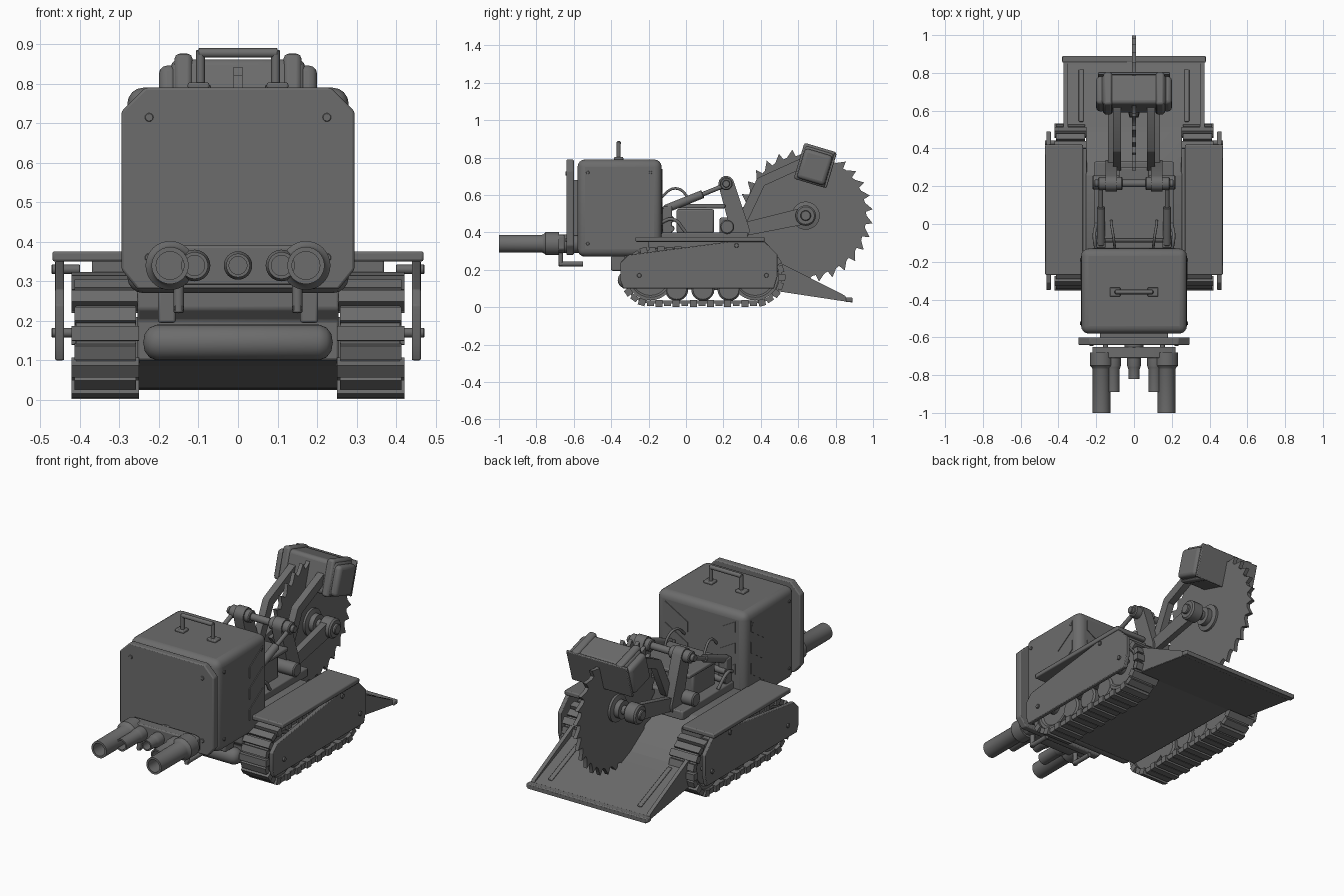
import bpy, bmesh, math
from mathutils import Vector, Matrix

if "Cube" in bpy.data.objects:
    bpy.data.objects.remove(bpy.data.objects["Cube"])

steel = bpy.data.materials.new("dark_grey_steel")
steel.diffuse_color = (0.15, 0.15, 0.15, 1)
steel.use_nodes = True
steel.node_tree.nodes["Principled BSDF"].inputs["Base Color"].default_value = steel.diffuse_color


def finish(name, bm, bevel=0, seg=2):
    bmesh.ops.remove_doubles(bm, verts=bm.verts, dist=1e-5)
    bmesh.ops.recalc_face_normals(bm, faces=bm.faces)
    me = bpy.data.meshes.new(name)
    bm.to_mesh(me)
    bm.free()
    me.materials.append(steel)
    ob = bpy.data.objects.new(name, me)
    bpy.context.collection.objects.link(ob)
    if bevel:
        m = ob.modifiers.new("bevel", 'BEVEL')
        m.width, m.segments, m.limit_method = bevel, seg, 'ANGLE'
    return ob


def box(name, c, size, bevel=0.006, rx=0, seg=2):
    bm = bmesh.new()
    bmesh.ops.create_cube(bm, size=1, matrix=Matrix.Translation(c)
                          @ Matrix.Rotation(rx, 4, 'X') @ Matrix.Diagonal((*size, 1)))
    return finish(name, bm, bevel, seg)


def prism(name, pts, a, b, bevel=0, plane='x'):
    """Extrude a profile: (y,z) points along x, or (x,z) points along y."""
    bm = bmesh.new()
    put = (lambda p, t: (t, p[0], p[1])) if plane == 'x' else (lambda p, t: (p[0], t, p[1]))
    lo = [bm.verts.new(put(p, a)) for p in pts]
    hi = [bm.verts.new(put(p, b)) for p in pts]
    bm.faces.new(lo)
    bm.faces.new(hi)
    for i in range(len(pts)):
        j = (i + 1) % len(pts)
        bm.faces.new((lo[i], lo[j], hi[j], hi[i]))
    return finish(name, bm, bevel)


def lathe(name, prof, origin, axis, n=28):
    """Turn (radius, distance) points about an axis through origin."""
    rot = Vector((0, 0, 1)).rotation_difference(Vector(axis)).to_matrix()
    bm = bmesh.new()
    rings = [[bm.verts.new(Vector(origin) + rot @ Vector((r * math.cos(k * math.tau / n),
              r * math.sin(k * math.tau / n), t))) for k in range(n)] for r, t in prof]
    for A, B in zip(rings, rings[1:]):
        for k in range(n):
            bm.faces.new((A[k], A[(k + 1) % n], B[(k + 1) % n], B[k]))
    return finish(name, bm)


def rod(name, a, b, r, n=20):
    d = Vector(b) - Vector(a)
    L, c = d.length, r * 0.15
    return lathe(name, [(0, 0), (r - c, 0), (r, c), (r, L - c), (r - c, L), (0, L)], a, d.normalized(), n)


def hose(name, pts, r):
    cu = bpy.data.curves.new(name, 'CURVE')
    cu.dimensions, cu.bevel_depth, cu.bevel_resolution, cu.use_fill_caps = '3D', r, 3, True
    sp = cu.splines.new('BEZIER')
    sp.bezier_points.add(len(pts) - 1)
    for bp, p in zip(sp.bezier_points, pts):
        bp.co = p
        bp.handle_left_type = bp.handle_right_type = 'AUTO'
    cu.materials.append(steel)
    bpy.context.collection.objects.link(bpy.data.objects.new(name, cu))


def link(name, x, a, b, ra, rb, w):
    """Flat tapered lever between two round ends, lying in the yz plane."""
    a, b = Vector(a), Vector(b)
    ang = math.atan2(*(b - a).yx)
    pts = [a + ra * Vector((math.cos(ang + math.pi * (.5 + k / 8)), math.sin(ang + math.pi * (.5 + k / 8)))) for k in range(9)]
    pts += [b + rb * Vector((math.cos(ang + math.pi * (k / 8 - .5)), math.sin(ang + math.pi * (k / 8 - .5)))) for k in range(9)]
    prism(name, pts, x - w / 2, x + w / 2)


# main housing and front shield
box("housing", (0, -0.355, 0.53), (0.56, 0.45, 0.52), 0.04, seg=4)
prism("front_shield", [(-.295, .33), (-.255, .28), (.255, .28), (.295, .33), (.295, .73), (.235, .79),
                       (-.235, .79), (-.295, .73)], -.64, -.6, 0.006, 'y')
box("shield_mount", (0, -0.59, 0.53), (0.36, 0.04, 0.3))
for s in (-1, 1):
    for z in (.36, .715):
        rod("shield_bolt", (s * .225, -.63, z), (s * .225, -.645, z), .011, 12)
    for y, z in ((-.525, .34), (-.525, .72), (-.19, .34), (-.19, .72)):
        rod("housing_bolt", (s * .275, y, z), (s * .286, y, z), .009, 10)
    # chevron plates on the side and back of the housing
    for i in range(3):
        z = .36 + i * .12
        prism("side_chevron", [(-.3, z), (-.18, z + .08), (-.18, z + .14), (-.3, z + .06)],
              s * .278, s * .284)
        prism("back_chevron", [(s * .08, z), (s * .22, z + .08), (s * .22, z + .14), (s * .08, z + .06)],
              -.132, -.126, plane='y')
    # handle feet and posts
    box("handle_foot", (s * .1, -.36, .795), (.055, .05, .016), .005)
    rod("handle_post", (s * .095, -.36, .79), (s * .095, -.36, .885), .011)
rod("handle_bar", (-.1, -.36, .878), (.1, -.36, .878), .012)

# front pipe cluster
prism("pipe_manifold", [(-.22, .31), (-.19, .29), (.19, .29), (.22, .31), (.22, .38), (.19, .39),
                        (-.19, .39), (-.22, .38)], -.71, -.65, .006, 'y')
rod("manifold_stem", (0, -.66, .34), (0, -.56, .34), .05)


def pipe(name, x, r, end, flange):
    L = -.68 - end
    lathe(name, [(0, 0), (flange, 0), (flange, .07), (r * 1.1, .08), (r, .09), (r, L), (r * .75, L),
                 (r * .75, L - .12), (0, L - .12)], (x, -.68, .34), (0, -1, 0), 32)


pipe("centre_pipe", 0, .03, -.82, .036)
for s in (-1, 1):
    pipe("large_pipe", s * .172, .047, -1.0, .062)
    pipe("medium_pipe", s * .11, .034, -.89, .04)
    rod("tow_pin", (s * .15, -.67, .22), (s * .15, -.67, .31), .013)
    rod("tow_arm", (s * .15, -.68, .232), (s * .15, -.55, .232), .013)

# hull between the tracks
prism("hull", [(-.3, .1), (-.3, .2), (-.33, .23), (-.33, .3), (-.13, .36), (.26, .36), (.52, .19), (.52, .085)],
      -.255, .255, .006)
lathe("front_roller", [(0, 0), (.022, .004), (.038, .016), (.045, .035), (.045, .445), (.038, .464),
                       (.022, .476), (0, .48)], (-.24, -.32, .145), (1, 0, 0))
for s in (-1, 1):
    box("front_strut", (s * .18, -.36, .235), (.045, .08, .08))

# rear ramp with side walls and lip
prism("rear_ramp", [(.46, .09), (.46, .21), (.5, .2), (.86, .05), (.89, .045), (.89, .025)], -.37, .37)
box("ramp_lip", (0, .872, .04), (.76, .035, .025), .005)
for s in (-1, 1):
    prism("ramp_side_wall", [(.48, .09), (.48, .25), (.85, .062), (.87, .03)], s * .35, s * .372)
    box("ramp_rail", (s * .28, .68, .127), (.025, .3, .012), .004, -.395)

# tracks
CY0, CY1, CZ, R = -.19, .37, .163, .143


def stadium(r, n=12):
    return [(CY1 + r * math.sin(k * math.pi / n), CZ - r * math.cos(k * math.pi / n)) for k in range(n + 1)] + \
           [(CY0 - r * math.sin(k * math.pi / n), CZ + r * math.cos(k * math.pi / n)) for k in range(n + 1)]


def track(s):
    bm = bmesh.new()
    loops = [[bm.verts.new((s * x, *p)) for p in stadium(r)]
             for x, r in ((.26, R), (.41, R), (.41, R - .015), (.26, R - .015))]
    n = len(loops[0])
    for a in range(4):
        for k in range(n):
            A, B = loops[a], loops[(a + 1) % 4]
            bm.faces.new((A[k], A[(k + 1) % n], B[(k + 1) % n], B[k]))
    # shoes spaced evenly around the loop
    straight, arc, count = CY1 - CY0, math.pi * R, 44
    for k in range(count):
        d = k / count * 2 * (straight + arc)
        half, d = (0, d) if d < straight + arc else (1, d - straight - arc)
        if d < straight:
            y, z, ang = CY0 + d, CZ - R, 0
        else:
            ang = (d - straight) / R
            y, z = CY1 + R * math.sin(ang), CZ - R * math.cos(ang)
        if half:
            y, z, ang = CY0 + CY1 - y, 2 * CZ - z, ang + math.pi
        w, t = (.17, .036) if k % 2 else (.155, .028)
        M = Matrix.Translation((s * .336, y, z)) @ Matrix.Rotation(ang, 4, 'X')
        bmesh.ops.create_cube(bm, size=1, matrix=M @ Matrix.Diagonal((w, .037, t, 1)))
    finish("track", bm)
    for y in (CY0, CY1):
        lathe("track_wheel", [(0, 0), (.04, 0), (.04, .02), (.1, .02), (.11, .01), (.126, .01), (.126, .14), (0, .14)],
              (s * .412, y, CZ), (-s, 0, 0))
    for y in (-.05, .09, .23):
        rod("road_wheel", (s * .27, y, .095), (s * .405, y, .095), .062)
    box("track_frame", (s * .335, .09, .21), (.13, .52, .1))
    # side skirt, fender and bolts
    prism("side_skirt", [(-.335, .1), (-.35, .14), (-.35, .24), (-.31, .28), (.24, .352), (.42, .352), (.49, .28),
                         (.49, .17), (.47, .1)], s * .44, s * .463, .004)
    box("fender", (s * .37, .075, .363), (.2, .69, .026), .006)
    box("fender_bracket", (s * .31, .1, .335), (.12, .6, .04))
    for y, z in ((-.25, .17), (.27, .33), (.43, .17)):
        rod("skirt_bolt", (s * .4, y, z), (s * .472, y, z), .012, 12)


for s in (-1, 1):
    track(s)

# engine deck behind the housing
box("engine_base", (0, .1, .375), (.42, .46, .05))
box("engine_block", (0, .05, .46), (.3, .2, .13), .01)
box("engine_cover", (0, .065, .54), (.34, .29, .022), .006)
box("pump_box", (0, .24, .43), (.16, .12, .1), .01)
for z in (.42, .47):
    rod("coolant_pipe", (-.2, -.08, z), (.2, -.08, z), .018)
rod("lower_pivot", (-.22, .22, .43), (.22, .22, .43), .038)
rod("upper_pivot", (-.21, .215, .66), (.21, .215, .66), .02)
for s in (-1, 1):
    hose("hose", [(s * .1, -.14, .58), (s * .11, -.06, .635), (s * .12, 0, .6), (s * .12, .02, .53)], .007)
    hose("side_hose", [(s * .2, -.14, .45), (s * .21, -.07, .47), (s * .2, 0, .4)], .009)
    # hydraulic ram and lever
    rod("ram_cylinder", (s * .175, -.11, .525), (s * .175, .09, .605), .022)
    rod("ram_piston", (s * .175, .08, .6), (s * .175, .215, .655), .012)
    box("ram_mount", (s * .175, -.1, .46), (.05, .05, .16))
    link("lever", s * .12, (.215, .66), (.29, .41), .042, .05, .06)
    rod("lever_hub", (s * .06, .215, .66), (s * .19, .215, .66), .034)
    # saw arms
    link("saw_arm", s * .12, (.28, .41), (.64, .49), .035, .045, .035)
    rod("arm_hub", (s * .09, .64, .49), (s * .165, .64, .49), .055)
    rod("axle_cap", (s * .16, .64, .49), (s * .18, .64, .49), .028)
    # guard arms, bent
    link("guard_arm_lower", s * .09, (.31, .48), (.4, .67), .026, .026, .04)
    link("guard_arm_upper", s * .09, (.4, .67), (.62, .77), .026, .026, .04)

# circular saw blade with teeth
TEETH = 30
blade = []
for k in range(TEETH):
    for f, r in ((0, .325), (.55, .36), (.7, .322)):
        a = -(k + f) / TEETH * math.tau
        blade.append((.64 + r * math.cos(a), .49 + r * math.sin(a)))
prism("saw_blade", blade, -.011, .011)
rod("saw_axle", (-.16, .64, .49), (.16, .64, .49), .025)
for s in (-1, 1):
    lathe("saw_flange", [(0, 0), (.075, 0), (.075, .016), (.05, .022), (.05, .05), (0, .05)],
          (s * .008, .64, .49), (s, 0, 0))

# saw guard, tilted
TILT = -.29


def guard_at(x, y, z):
    return Vector((x, .69, .755)) + Matrix.Rotation(TILT, 3, 'X') @ Vector((0, y, z))


box("guard", guard_at(0, 0, 0), (.34, .165, .185), .02, TILT, 3)
box("guard_rear_plate", guard_at(0, .085, 0), (.38, .014, .19), .004, TILT)
for s in (-1, 1):
    box("guard_pod", guard_at(s * .175, 0, -.005), (.05, .155, .165), .02, TILT, 3)
    box("guard_rib", guard_at(s * .138, 0, .003), (.045, .18, .2), .012, TILT)

# smooth shading with sharp edges kept
bpy.ops.object.select_all(action='DESELECT')
for ob in bpy.context.scene.objects:
    if ob.type == 'MESH':
        ob.select_set(True)
        bpy.context.view_layer.objects.active = ob
bpy.ops.object.shade_smooth_by_angle(angle=math.radians(35))
